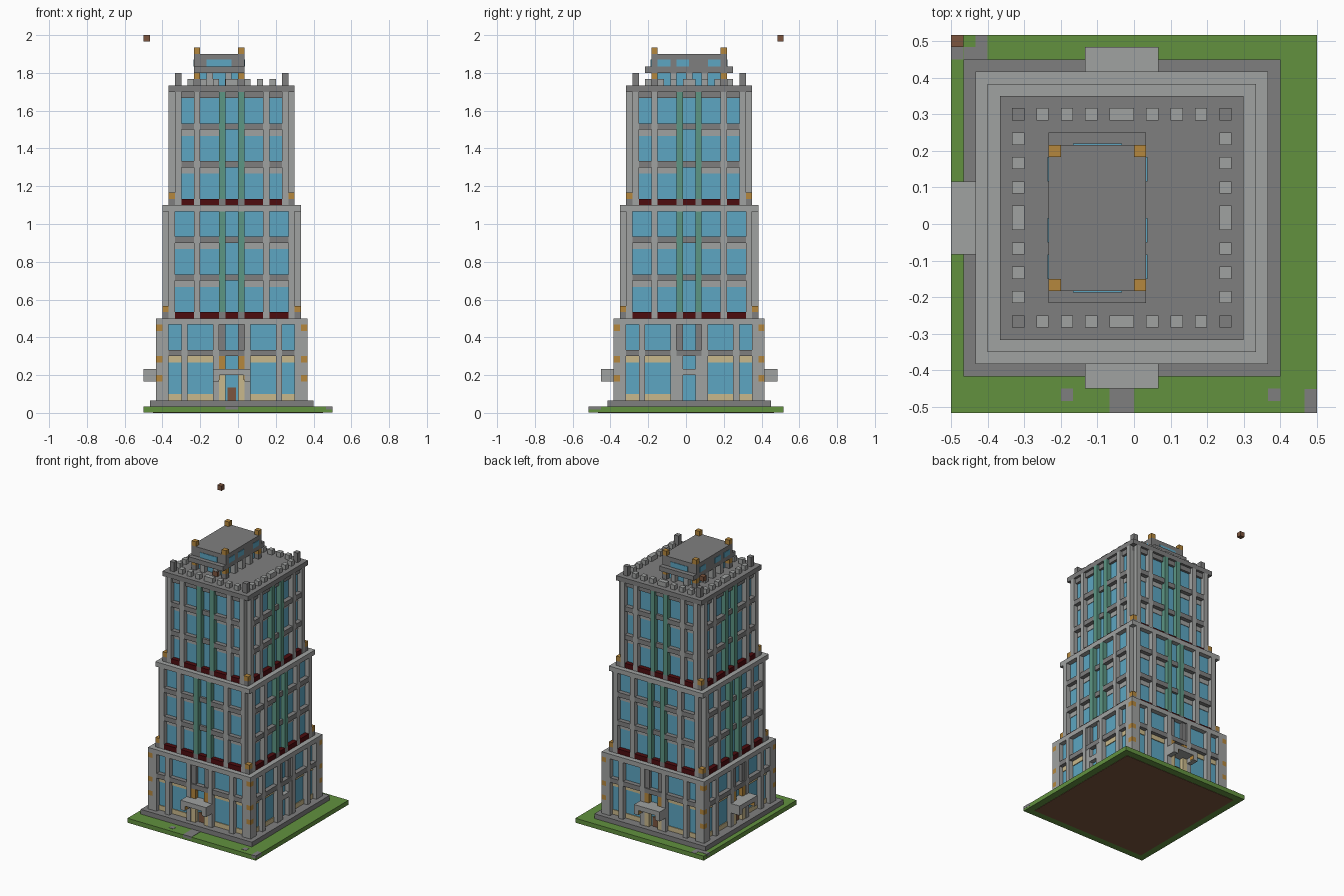
import bpy, bmesh
from mathutils import Vector, Matrix

cube = bpy.data.objects.get("Cube")
if cube:
    bpy.data.objects.remove(cube, do_unlink=True)

U = 1 / 30                      # one block
CX, CY = 14, 16                 # tower centre, in blocks


def material(name, hexcode):
    rgb = [int(hexcode[i:i + 2], 16) / 255 for i in (0, 2, 4)]
    col = [c / 12.92 if c < 0.04 else ((c + 0.055) / 1.055) ** 2.4 for c in rgb] + [1]
    m = bpy.data.materials.new(name)
    m.use_nodes = True
    m.diffuse_color = col
    m.node_tree.nodes["Principled BSDF"].inputs["Base Color"].default_value = col
    return m


MATS = {n: material(n, h) for n, h in {
    "light stone": "a0a2a1", "dark stone": "7f7f7f", "window blue": "5da6c2",
    "teal": "5c9684", "grass green": "62913f", "amber": "b5873d",
    "dark red": "4d0c0f", "cream": "c9b98c", "brown": "7c553e"}.items()}
LIGHT, DARK, BLUE, TEAL, GRASS, AMBER, RED, CREAM, BROWN = MATS
parts = {}


def box(name, colour, x0, x1, y0, y1, z0, z1):
    """Add a box, in block units, to the named part."""
    parts.setdefault((name, colour), []).append((x0, x1, y0, y1, z0, z1))


def side_box(r, name, colour, s0, s1, d0, d1, z0, z1):
    """Box on a facade: s runs along it, d outwards; r counts quarter turns."""
    p, q = (s0, -d0), (s1, -d1)
    for _ in range(r):
        p, q = (-p[1], p[0]), (-q[1], q[0])
    xs, ys = sorted((p[0], q[0])), sorted((p[1], q[1]))
    box(name, colour, CX + xs[0], CX + xs[1], CY + ys[0], CY + ys[1], z0, z1)


def mirrored(r, name, colour, s0, s1, *rest):
    side_box(r, name, colour, s0, s1, *rest)
    side_box(r, name, colour, -s1, -s0, *rest)


def centred(name, colour, half, z0, z1):
    box(name, colour, CX - half, CX + half, CY - half, CY + half, z0, z1)


def corners(name, colour, half, z0, z1):
    for sx in (-half, half - 1):
        for sy in (-half, half - 1):
            box(name, colour, CX + sx, CX + sx + 1, CY + sy, CY + sy + 1, z0, z1)


# Ground with dirt underside, path and paving stones
box("lawn", GRASS, 0, 30, 0, 31, 0.06, 1)
box("dirt_underside", BROWN, 1.5, 28.5, 1.5, 29.5, 0, 0.5)
box("front_path", DARK, 13, 15, -0.02, 3, 0.5, 1.05)
for x, y, w, d in ((9, 1, 1, 1), (26, 1, 1, 1), (29, -0.02, 1.02, 2),
                   (-0.02, 29, 1, 1), (1, 29, 2, 1), (2, 30, 1, 1)):
    box("paving_stones", DARK, x, x + w, y, y + d, 0.5, 1.05)
centred("plinth", DARK, 13, 1, 2)

# Lower tier: shops and entrances
H = 12
centred("lower_glass", BLUE, H - 1, 2, 14)
centred("lower_cornice", LIGHT, H, 14, 15)
corners("lower_corner_piers", LIGHT, H, 2, 5)
corners("lower_corner_piers", LIGHT, H, 6, 8)
corners("lower_corner_piers", LIGHT, H, 9, 13)
for z in (5, 8, 13):
    corners("corner_lamps", AMBER, H, z, z + 1)
for r in range(4):
    for s0, s1 in ((10, 11), (7, 8), (2, 3)):
        mirrored(r, "lower_pillars", LIGHT, s0, s1, H - 1, H, 2, 14)
    mirrored(r, "inner_pillars", DARK, 1, 2, H - 1, H - 0.3, 9, 14)
    side_box(r, "lower_floor_band", DARK, -11, 11, H - 1, H - 0.05, 9, 10)
    for s0, s1 in ((3, 7), (8, 10)):
        for z in (2, 8):
            mirrored(r, "shop_trim", CREAM, s0, s1, H - 1, H - 0.85, z, z + 1)
    if r == 1:                  # plain side without an entrance
        mirrored(r, "plain_side_frame", LIGHT, 1, 2, H - 1, H - 0.1, 2, 9)
        side_box(r, "plain_side_frame", LIGHT, -1, 1, H - 1, H - 0.1, 6, 7)
        continue
    mirrored(r, "entrance_frame", CREAM, 1, 2, H - 1, H - 0.1, 2, 6)
    mirrored(r, "entrance_lamps", AMBER, 1, 2, H - 1, H - 0.1, 7, 9)
    side_box(r, "door", BROWN, -0.7, 0.7, H - 1, H - 0.8, 2, 4)
    side_box(r, "entrance_canopy", LIGHT, -3, 3, H - 1, H + 2, 6, 7)
    mirrored(r, "canopy_brackets", LIGHT, 2, 3, H, H + 2, 5, 6)
    mirrored(r, "canopy_lamps", AMBER, 1.9, 2, H + 1, H + 2, 5.2, 6)


# Middle and upper tiers share one facade layout
def tier(prefix, H, z0, z1, cornice):
    centred(prefix + "_glass", BLUE, H - 1, z0, z1 - 1)
    centred(prefix + "_cornice", cornice, H, z1 - 1, z1)
    corners(prefix + "_corner_bases", DARK, H, z0, z0 + 1)
    corners("corner_lamps", AMBER, H, z0 + 1, z0 + 2)
    for r in range(4):
        mirrored(r, prefix + "_pillars", LIGHT, H - 2, H - 1, H - 1, H, z0, z1 - 1)
        mirrored(r, prefix + "_pillars", LIGHT, 5, 6, H - 1, H, z0, z1 - 1)
        mirrored(r, prefix + "_teal_columns", TEAL, 1, 2, H - 1, H, z0 + 1, z1 - 1)
        mirrored(r, prefix + "_column_feet", DARK, 1, 2, H - 1, H, z0, z0 + 1)
        for s0, s1 in ((2, 5), (6, H - 2)):
            mirrored(r, prefix + "_planters", RED, s0, s1, H - 1, H - 0.05, z0, z0 + 1)
        side_box(r, prefix + "_planters", RED, -1, 1, H - 1, H - 0.05, z0, z0 + 1)
        for z in (z0 + 5, z0 + 11):
            for s0, s1 in ((2, 5), (6, H - 2)):
                mirrored(r, prefix + "_spandrels", LIGHT, s0, s1, H - 1, H - 0.9, z, z + 1)
                mirrored(r, prefix + "_sills", DARK, s0, s1, H - 1, H - 0.05, z + 1, z + 2)
            side_box(r, prefix + "_sills", DARK, -1, 1, H - 1, H - 0.5, z + 1, z + 2)
        if z1 - z0 > 18:        # extra header row under the top cornice
            side_box(r, prefix + "_header", DARK, 1 - H, H - 1, H - 1, H - 0.5,
                     z1 - 2, z1 - 1)


tier("middle", 11, 15, 33, LIGHT)
tier("upper", 10, 33, 52, DARK)

# Battlements
corners("tall_merlons", DARK, 9, 52, 54)
for r in range(4):
    for s in (2, 4, 6):
        mirrored(r, "merlons", LIGHT, s, s + 1, 8, 9, 52, 53)
    side_box(r, "merlons", LIGHT, -1, 1, 8, 9, 52, 53)

# Rooftop pavilion
box("pavilion_base", BLUE, 9, 15, 11, 21, 52, 54)
box("pavilion_ledge", DARK, 8, 16, 9, 23, 54, 55)
box("pavilion_top", DARK, 8, 16, 10, 22, 55, 57)
for x in (8, 15):
    for y in (10, 21):
        box("pavilion_posts", DARK, x, x + 1, y, y + 1, 52, 53)
        box("pavilion_lamps", AMBER, x, x + 1, y, y + 1, 53, 54)
        box("pavilion_lamps", AMBER, x, x + 1, y, y + 1, 57, 58)
    for y in (13, 15.5, 18):
        box("pavilion_piers", LIGHT, x, x + 1, y, y + 1, 52, 54)
for y in (10, 21):
    for x in (10, 13):
        box("pavilion_piers", LIGHT, x, x + 1, y, y + 1, 52, 54)
box("pavilion_door", BROWN, 12.9, 14.1, 9.9, 10.5, 52, 53)
box("pavilion_windows", BLUE, 10, 14, 9.9, 22.1, 55, 56.1)
for y in (11, 14, 19):
    box("pavilion_windows", BLUE, 7.9, 16.1, y, y + 2, 55, 56.1)

# Floating block high above the corner
box("floating_block", BROWN, 0, 1, 30, 31, 59, 60)

# Turn every part into one mesh
for (name, colour), boxes in parts.items():
    bm = bmesh.new()
    for x0, x1, y0, y1, z0, z1 in boxes:
        centre = Vector(((x0 + x1) / 2 - 15, (y0 + y1) / 2 - 15.5, (z0 + z1) / 2)) * U
        size = Vector((x1 - x0, y1 - y0, z1 - z0)) * U
        bmesh.ops.create_cube(bm, size=1, matrix=Matrix.LocRotScale(centre, None, size))
    mesh = bpy.data.meshes.new(name)
    bm.to_mesh(mesh)
    bm.free()
    mesh.materials.append(MATS[colour])
    bpy.context.collection.objects.link(bpy.data.objects.new(name, mesh))
